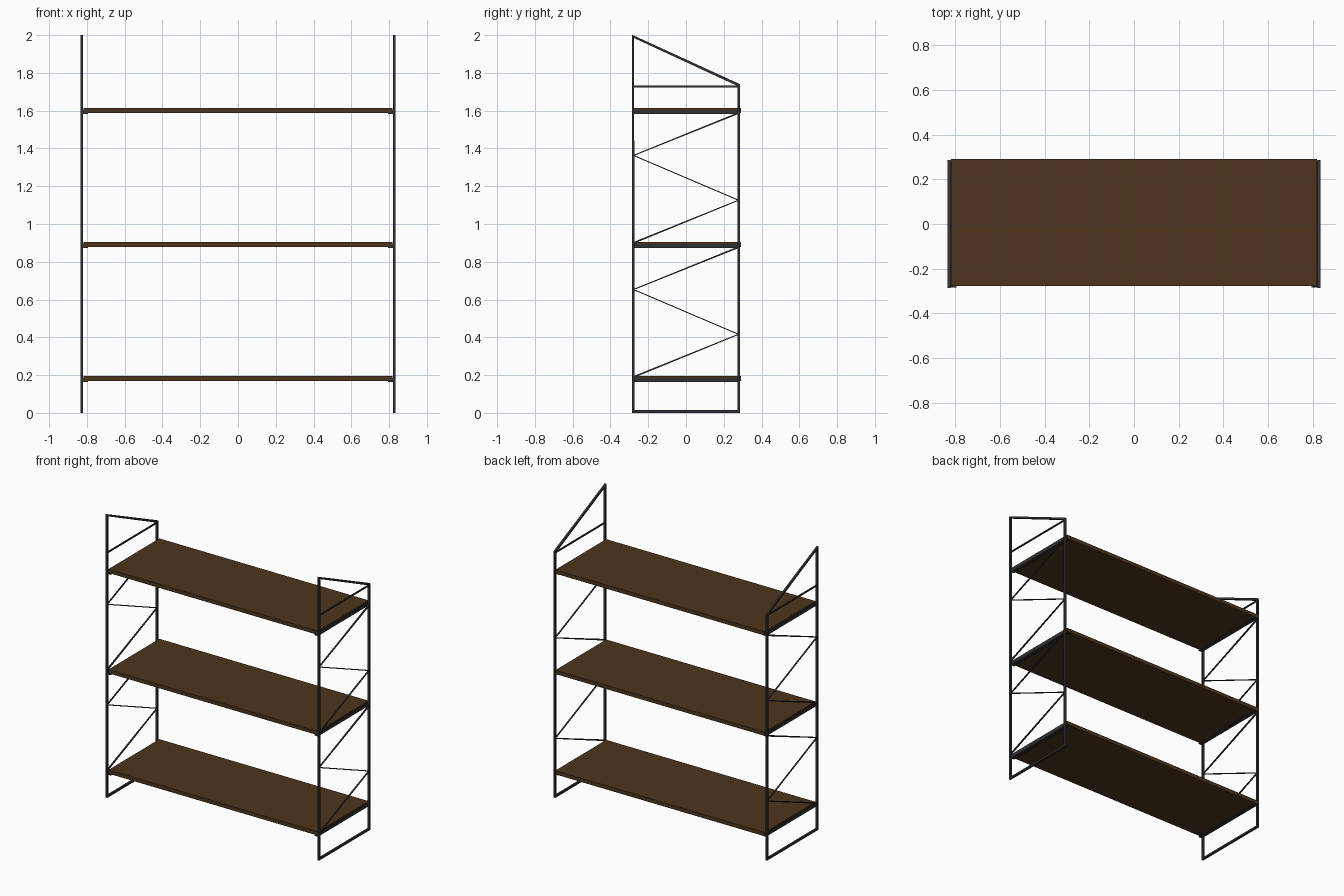
import bpy
import bmesh
from mathutils import Vector

if "Cube" in bpy.data.objects:
    bpy.data.objects.remove(bpy.data.objects["Cube"])


def material(name, rgb):
    m = bpy.data.materials.new(name)
    m.diffuse_color = (*rgb, 1)
    m.use_nodes = True
    m.node_tree.nodes["Principled BSDF"].inputs["Base Color"].default_value = m.diffuse_color
    return m


STEEL = material("dark_steel", (0.028, 0.029, 0.031))
WOOD = material("brown_wood", (0.075, 0.036, 0.012))
X = 0.828  # centre plane of the right side frame


def finish(name, bm, mat, mirror=False):
    bmesh.ops.recalc_face_normals(bm, faces=bm.faces)
    mesh = bpy.data.meshes.new(name)
    bm.to_mesh(mesh)
    bm.free()
    mesh.materials.append(mat)
    obj = bpy.data.objects.new(name, mesh)
    bpy.context.collection.objects.link(obj)
    if mirror:
        obj.modifiers.new("mirror", 'MIRROR').use_axis[0] = True
    return obj


def box(bm, lo, hi):
    lo, hi = Vector(lo), Vector(hi)
    vs = bmesh.ops.create_cube(bm, size=1)["verts"]
    bmesh.ops.scale(bm, vec=hi - lo, verts=vs)
    bmesh.ops.translate(bm, vec=(lo + hi) / 2, verts=vs)


def sweep(name, path, width, closed=False):
    """Mitred square bar along a (y, z) path in the side plane."""
    bm = bmesh.new()
    pts = [Vector(p) for p in path]
    n, h, rings = len(pts), width / 2, []
    for i, p in enumerate(pts):
        a = p - pts[i - 1] if closed or i > 0 else pts[1] - p
        b = pts[(i + 1) % n] - p if closed or i < n - 1 else a
        na = Vector((-a.y, a.x)).normalized()
        nb = Vector((-b.y, b.x)).normalized()
        miter = (na + nb).normalized()
        off = miter * min(h / miter.dot(na), 1.5 * h)
        rings.append([bm.verts.new((X + sx * h, *(p + s * off)))
                      for sx, s in ((-1, -1), (1, -1), (1, 1), (-1, 1))])
    for i in range(n if closed else n - 1):
        r, q = rings[i], rings[(i + 1) % n]
        for k in range(4):
            bm.faces.new((r[k], r[(k + 1) % 4], q[(k + 1) % 4], q[k]))
    if not closed:
        bm.faces.new(rings[0])
        bm.faces.new(rings[-1])
    return finish(name, bm, STEEL, mirror=True)


# Side frames with sloping top
sweep("side_frame", [(-0.28, 0.007), (0.28, 0.007), (0.28, 1.735), (-0.28, 1.993)],
      0.014, closed=True)
sweep("upper_rail", [(-0.28, 1.728), (0.28, 1.728)], 0.009)

# Zigzag bracing between shelves
for i, z in enumerate((0.19, 0.90)):
    sweep(f"zigzag_brace_{i + 1}",
          [(-0.278, z), (0.278, z + 0.226), (-0.278, z + 0.463), (0.278, z + 0.687)], 0.009)

# Shelves and the angle brackets carrying them
for i, z in enumerate((0.169, 0.878, 1.587)):
    bm = bmesh.new()
    box(bm, (-0.818, -0.277, z), (0.818, 0.29, z + 0.027))
    finish(f"shelf_{i + 1}", bm, WOOD)
    bm = bmesh.new()
    box(bm, (0.795, -0.284, z - 0.005), (0.823, 0.284, z))
    box(bm, (0.818, -0.284, z), (0.823, 0.284, z + 0.016))
    finish(f"shelf_bracket_{i + 1}", bm, STEEL, mirror=True)
